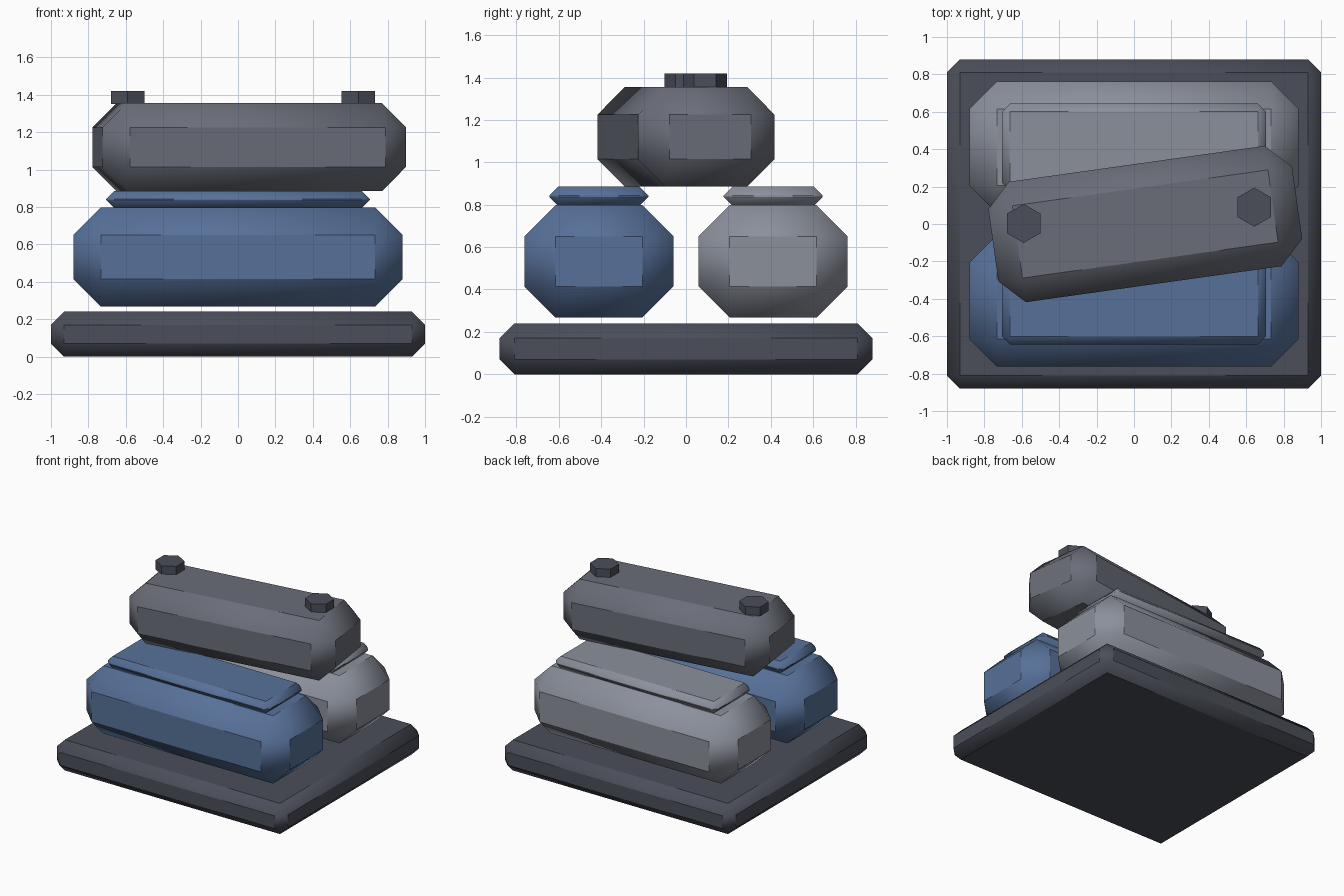
import bpy
from math import radians

if "Cube" in bpy.data.objects:
    bpy.data.objects.remove(bpy.data.objects["Cube"])


def material(name, rgb):
    m = bpy.data.materials.new(name)
    m.diffuse_color = (*rgb, 1)
    m.use_nodes = True
    m.node_tree.nodes["Principled BSDF"].inputs["Base Color"].default_value = m.diffuse_color
    return m


DARK = material("dark_slate", (0.07, 0.076, 0.10))
MID = material("mid_grey", (0.145, 0.155, 0.19))
LIGHT = material("light_grey", (0.26, 0.28, 0.33))
BLUE = material("blue", (0.095, 0.165, 0.32))


def chamfered_box(name, center, size, chamfer, mat, turn=0):
    bpy.ops.mesh.primitive_cube_add(size=1, location=center)
    ob = bpy.context.object
    ob.name = name
    ob.scale = size
    bpy.ops.object.transform_apply(location=False, rotation=False, scale=True)
    ob.rotation_euler.z = radians(turn)
    bevel = ob.modifiers.new("chamfer", "BEVEL")
    bevel.width = chamfer
    bevel.segments = 1
    bpy.ops.object.modifier_apply(modifier=bevel.name)
    # flat main panels, chamfers blend into the corner triangles
    bpy.ops.object.shade_smooth_by_angle(angle=radians(40))
    ob.data.materials.append(mat)
    return ob


# Base slab
chamfered_box("base_slab", (0, 0, 0.12), (2, 1.76, 0.24), 0.07, DARK)

# Two lower bags side by side, each with a thin top flap
for label, side, mat in (("front", -1, BLUE), ("back", 1, LIGHT)):
    y = side * 0.411
    chamfered_box(f"{label}_bag", (0, y, 0.533), (1.76, 0.704, 0.53), 0.147, mat)
    chamfered_box(f"{label}_bag_flap", (0, y, 0.84), (1.41, 0.468, 0.092), 0.043, mat)

# Upper bag lying askew across both
chamfered_box("top_bag", (0.06, 0, 1.12), (1.64, 0.65, 0.47), 0.13, MID, turn=8)

# Hexagonal knobs on the upper bag
for label, x, y in (("left", -0.59, 0.003), ("right", 0.643, 0.09)):
    bpy.ops.mesh.primitive_cylinder_add(vertices=6, radius=0.104, depth=0.07,
                                        location=(x, y, 1.385))
    knob = bpy.context.object
    knob.name = f"{label}_knob"
    knob.data.materials.append(DARK)
